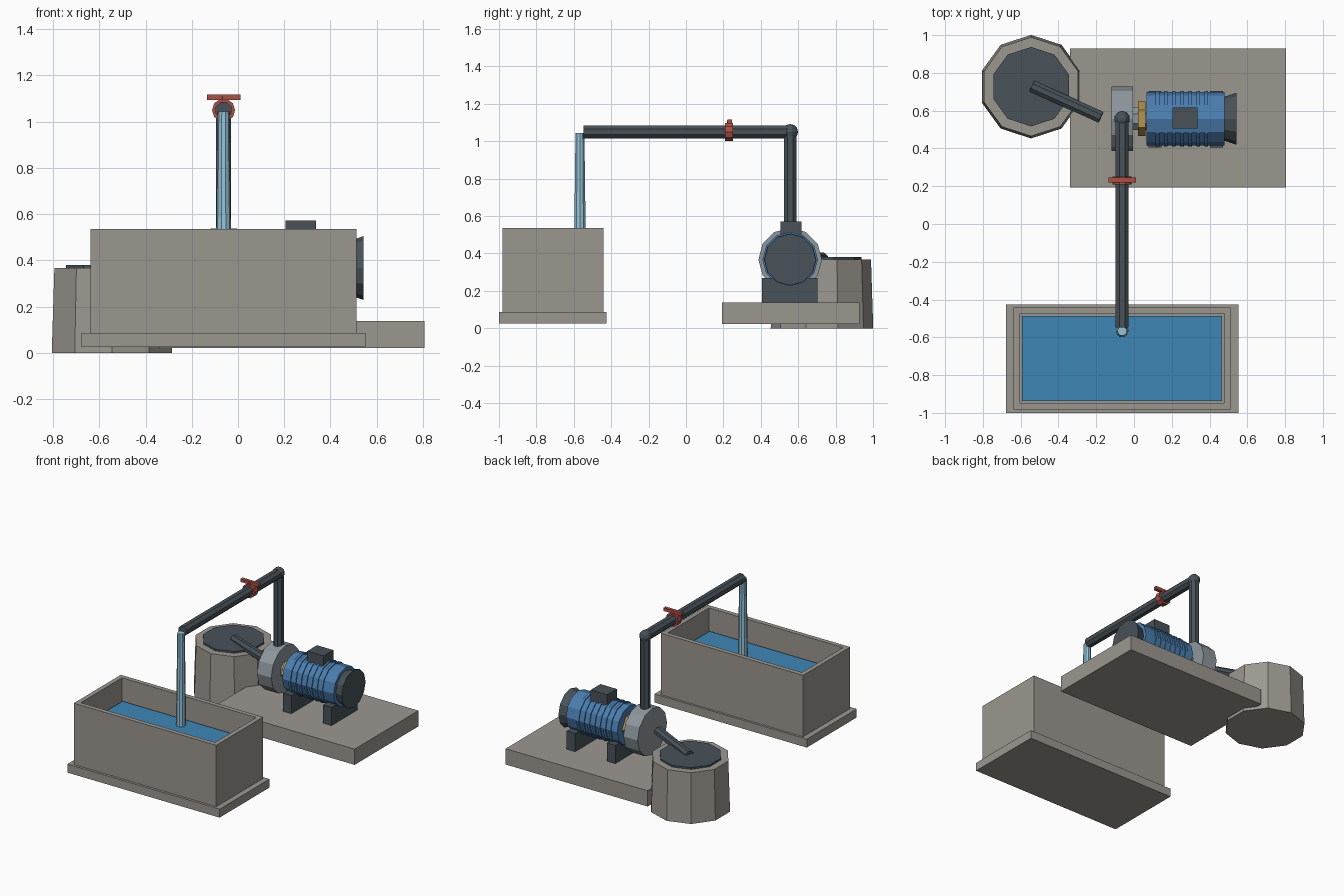
import bpy, bmesh, math
from mathutils import Vector

if "Cube" in bpy.data.objects:
    bpy.data.objects.remove(bpy.data.objects["Cube"])


def mat(name, r, g, b):
    m = bpy.data.materials.new(name)
    m.diffuse_color = (r, g, b, 1)
    m.use_nodes = True
    m.node_tree.nodes["Principled BSDF"].inputs["Base Color"].default_value = m.diffuse_color
    return m


CONCRETE = mat("concrete", 0.33, 0.31, 0.28)
STEEL = mat("dark_steel", 0.065, 0.085, 0.10)
CASTING = mat("casting", 0.27, 0.31, 0.34)
BLUE = mat("motor_blue", 0.07, 0.21, 0.43)
WATER = mat("water", 0.05, 0.24, 0.47)
STREAM = mat("stream", 0.30, 0.55, 0.70)
RED = mat("valve_red", 0.40, 0.08, 0.06)
BRASS = mat("brass", 0.45, 0.30, 0.08)


def finish(name, bm, material):
    bmesh.ops.recalc_face_normals(bm, faces=bm.faces)
    me = bpy.data.meshes.new(name)
    bm.to_mesh(me)
    bm.free()
    ob = bpy.data.objects.new(name, me)
    bpy.context.collection.objects.link(ob)
    me.materials.append(material)
    return ob


def box_bm(lo, hi):
    bm = bmesh.new()
    bmesh.ops.create_cube(bm, size=1)
    for v in bm.verts:
        v.co = [lo[i] if v.co[i] < 0 else hi[i] for i in range(3)]
    return bm


def box(name, lo, hi, material):
    return finish(name, box_bm(lo, hi), material)


def lathe(name, origin, axis, profile, n, phase, material):
    """Closed solid from (distance along axis, radius) pairs."""
    o, d = Vector(origin), Vector(axis).normalized()
    u = Vector((1, 0, 0)) if abs(d.z) > 0.99 else Vector((0, 0, 1)).cross(d).normalized()
    w = d.cross(u)
    bm = bmesh.new()
    rings = []
    for t, r in profile:
        angles = [phase + math.tau * i / n for i in range(n)]
        rings.append([bm.verts.new(o + d * t + (u * math.cos(a) + w * math.sin(a)) * r)
                      for a in angles])
    for a, b in zip(rings, rings[1:]):
        for i in range(n):
            j = (i + 1) % n
            bm.faces.new((a[i], a[j], b[j], b[i]))
    bm.faces.new(rings[0])
    bm.faces.new(rings[-1])
    return finish(name, bm, material)


def rod(name, p0, p1, r0, r1, n, phase, material):
    d = Vector(p1) - Vector(p0)
    return lathe(name, p0, d, [(0, r0), (d.length, r1)], n, phase, material)


# Trough with plinth, open top and water
box("trough_plinth", (-0.677, -1.0, 0.025), (0.552, -0.425, 0.087), CONCRETE)
bm = box_bm((-0.637, -0.982, 0.087), (0.512, -0.441, 0.535))
top = max(bm.faces, key=lambda f: f.calc_center_median().z)
bmesh.ops.inset_region(bm, faces=[top], thickness=0.047)
floor = bmesh.ops.extrude_face_region(bm, geom=[top])["geom"]
bmesh.ops.delete(bm, geom=[top], context='FACES')
bmesh.ops.translate(bm, vec=(0, 0, -0.38), verts=[g for g in floor if isinstance(g, bmesh.types.BMVert)])
finish("trough", bm, CONCRETE)
box("trough_water", (-0.592, -0.937, 0.34), (0.467, -0.486, 0.372), WATER)

# Pump slab and motor feet
box("pump_slab", (-0.34, 0.193, 0.022), (0.806, 0.928, 0.137), CONCRETE)
for i, x in enumerate((0.078, 0.402)):
    box(f"motor_foot_{i + 1}", (x, 0.406, 0.137), (x + 0.068, 0.703, 0.27), STEEL)

# Well and its cover
WX, WY = -0.545, 0.727
rod("well", (WX, WY, 0), (WX, WY, 0.368), 0.274, 0.262, 10, math.pi / 2, CONCRETE)
rod("well_cover", (WX, WY, 0.35), (WX, WY, 0.381), 0.21, 0.21, 10, math.pi / 2, STEEL)

# Pump casing, shaft and coupling on the motor axis
AY, AZ = 0.557, 0.367
X = (1, 0, 0)
axis = (0, AY, AZ)
lathe("pump_casing", axis, X, [(-0.118, 0.17), (-0.004, 0.17)], 12, 0, CASTING)
lathe("pump_neck", axis, X, [(-0.01, 0.065), (0.08, 0.065)], 8, math.pi / 8, CASTING)
lathe("coupling", axis, X, [(0.02, 0.092), (0.062, 0.092)], 6, 0, BRASS)

# Motor body with seven cooling fins turned into its profile
profile = [(0.066, 0.141)]
for i in range(7):
    x = 0.115 + 0.043 * i
    profile += [(x, 0.141), (x, 0.148), (x + 0.02, 0.148), (x + 0.02, 0.141)]
profile.append((0.48, 0.141))
lathe("motor_body", axis, X, profile, 12, 0, BLUE)
lathe("fan_cover", axis, X, [(0.475, 0.115), (0.543, 0.138)], 12, 0, STEEL)
box("terminal_box", (0.205, 0.505, 0.47), (0.337, 0.617, 0.572), STEEL)

# Pipework
PX, PZ, OCT = -0.0625, 1.05, math.pi / 8
rod("suction_pipe", (-0.54, 0.73, 0.372), (-0.175, 0.565, 0.39), 0.034, 0.034, 8, OCT, STEEL)
rod("riser_pipe", (PX, AY, 0.45), (PX, AY, PZ), 0.036, 0.036, 8, OCT, STEEL)
rod("delivery_pipe", (PX, AY, PZ), (PX, -0.548, PZ), 0.037, 0.037, 8, OCT, STEEL)
bm = bmesh.new()
bmesh.ops.create_uvsphere(bm, u_segments=10, v_segments=6, radius=0.042)
bmesh.ops.translate(bm, vec=(PX, AY, PZ), verts=bm.verts)
finish("pipe_elbow", bm, STEEL)

# Valve collar, stem and handle
rod("valve_collar", (PX, 0.208, PZ), (PX, 0.252, PZ), 0.05, 0.05, 10, 0, RED)
rod("valve_stem", (PX, 0.232, PZ), (PX, 0.232, 1.11), 0.014, 0.014, 8, OCT, RED)
box("valve_handle", (-0.135, 0.221, 1.094), (0.01, 0.245, 1.117), RED)

# Falling water
rod("water_stream", (PX, -0.567, 0.36), (PX, -0.567, 1.045), 0.034, 0.025, 10, 0, STREAM)
